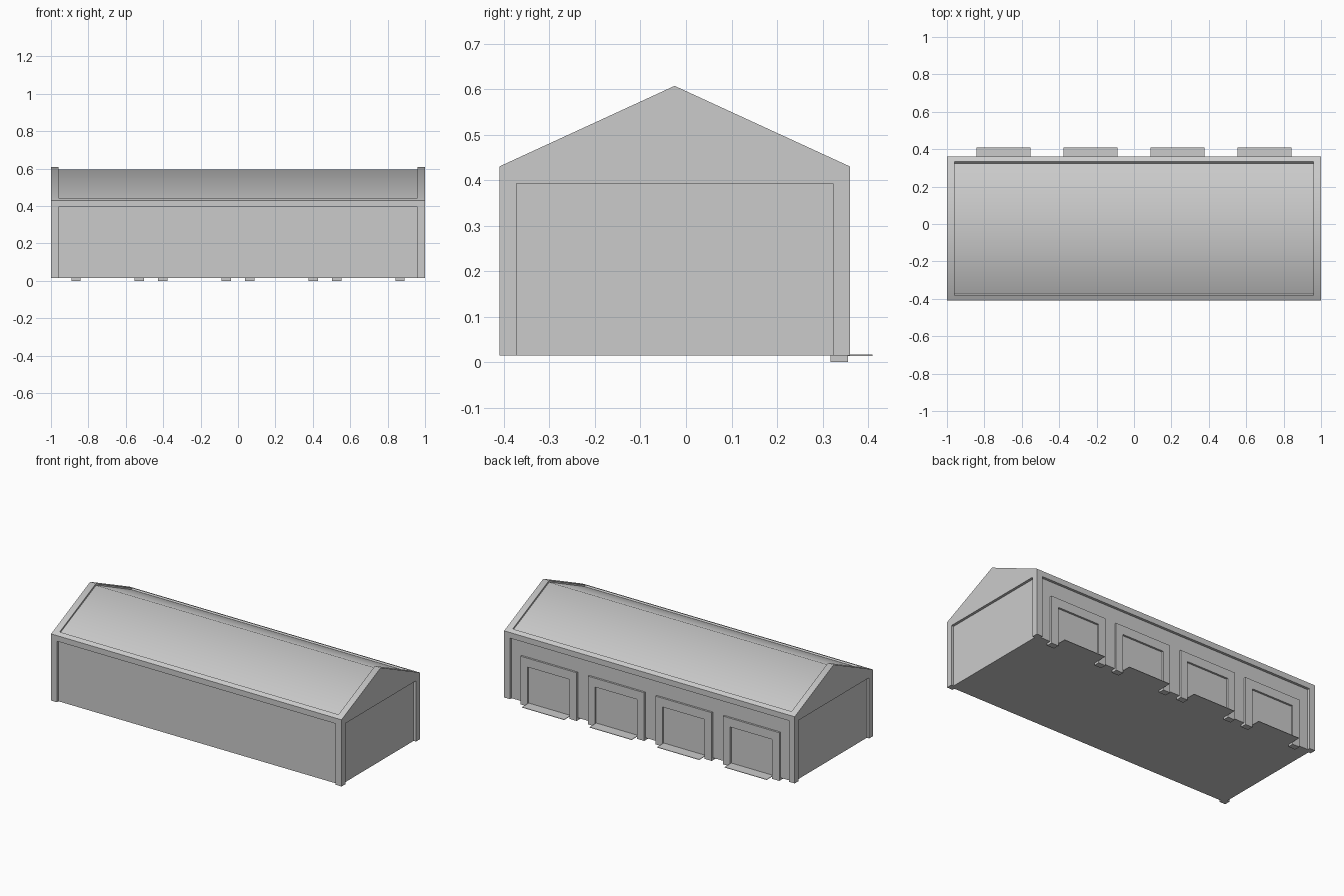
import bpy, bmesh, math

if "Cube" in bpy.data.objects:
    bpy.data.objects.remove(bpy.data.objects["Cube"])


def prism(name, profile, lo, hi, axis="x"):
    """Extrude a 2D profile: (y, z) along x, or (x, z) along y."""
    bm = bmesh.new()
    place = (lambda p, d: (d, p[0], p[1])) if axis == "x" else (lambda p, d: (p[0], d, p[1]))
    a = [bm.verts.new(place(p, lo)) for p in profile]
    b = [bm.verts.new(place(p, hi)) for p in profile]
    bm.faces.new(a)
    bm.faces.new(b[::-1])
    n = len(profile)
    for i in range(n):
        bm.faces.new((a[i], b[i], b[(i + 1) % n], a[(i + 1) % n]))
    bmesh.ops.recalc_face_normals(bm, faces=bm.faces)
    me = bpy.data.meshes.new(name)
    bm.to_mesh(me)
    bm.free()
    # the ridge is shaded smooth, all other edges stay sharp
    for p in me.polygons:
        p.use_smooth = True
    me.set_sharp_from_angle(angle=math.radians(55))
    ob = bpy.data.objects.new(name, me)
    bpy.context.collection.objects.link(ob)
    return ob


def box(name, x0, x1, y0, y1, z0, z1):
    return prism(name, [(y0, z0), (y1, z0), (y1, z1), (y0, z1)], x0, x1)


FRONT, BACK, MID = -0.41, 0.36, -0.025
BASE, EAVE, RIDGE = 0.015, 0.43, 0.607
POST, STEP, DROP = 0.0375, 0.016, 0.011
SLOPE = (RIDGE - EAVE) / (BACK - MID)


def roof_z(y):
    return RIDGE - abs(y - MID) * SLOPE


# recessed wall panels and roof
f, b = FRONT + STEP, BACK - STEP
prism("building_core", [(f, BASE), (b, BASE), (b, roof_z(b) - DROP),
                        (MID, RIDGE - DROP), (f, roof_z(f) - DROP)], -1 + STEP, 1 - STEP)

# gable frames: corner posts and triangular top in one piece
gable = [(FRONT, BASE), (FRONT + POST, BASE), (FRONT + POST, 0.393), (BACK - POST, 0.393),
         (BACK - POST, BASE), (BACK, BASE), (BACK, EAVE), (MID, RIDGE), (FRONT, EAVE)]
prism("gable_frame_left", gable, -1, -0.96)
prism("gable_frame_right", gable, 0.96, 1)

# eave beams with a raised roof lip
for name, s in (("eave_beam_front", -1), ("eave_beam_back", 1)):
    edge = FRONT if s < 0 else BACK
    lip, inner = edge - s * 0.027, edge - s * 0.036
    prism(name, [(edge, 0.395), (edge, EAVE), (lip, roof_z(lip)),
                 (inner, roof_z(inner) - DROP), (inner, 0.395)], -0.96, 0.96)

# four door bays on the back: surround with feet, and a thin ramp
for i in range(4):
    c = (i - 1.5) * 0.465
    o, w = 0.194, 0.145
    prism(f"door_surround_{i + 1}",
          [(c - o, 0), (c - w, 0), (c - w, 0.245), (c + w, 0.245),
           (c + w, 0), (c + o, 0), (c + o, 0.30), (c - o, 0.30)], 0.318, 0.356, axis="y")
    box(f"door_ramp_{i + 1}", c - w, c + w, 0.32, 0.41, 0.0135, 0.0165)
